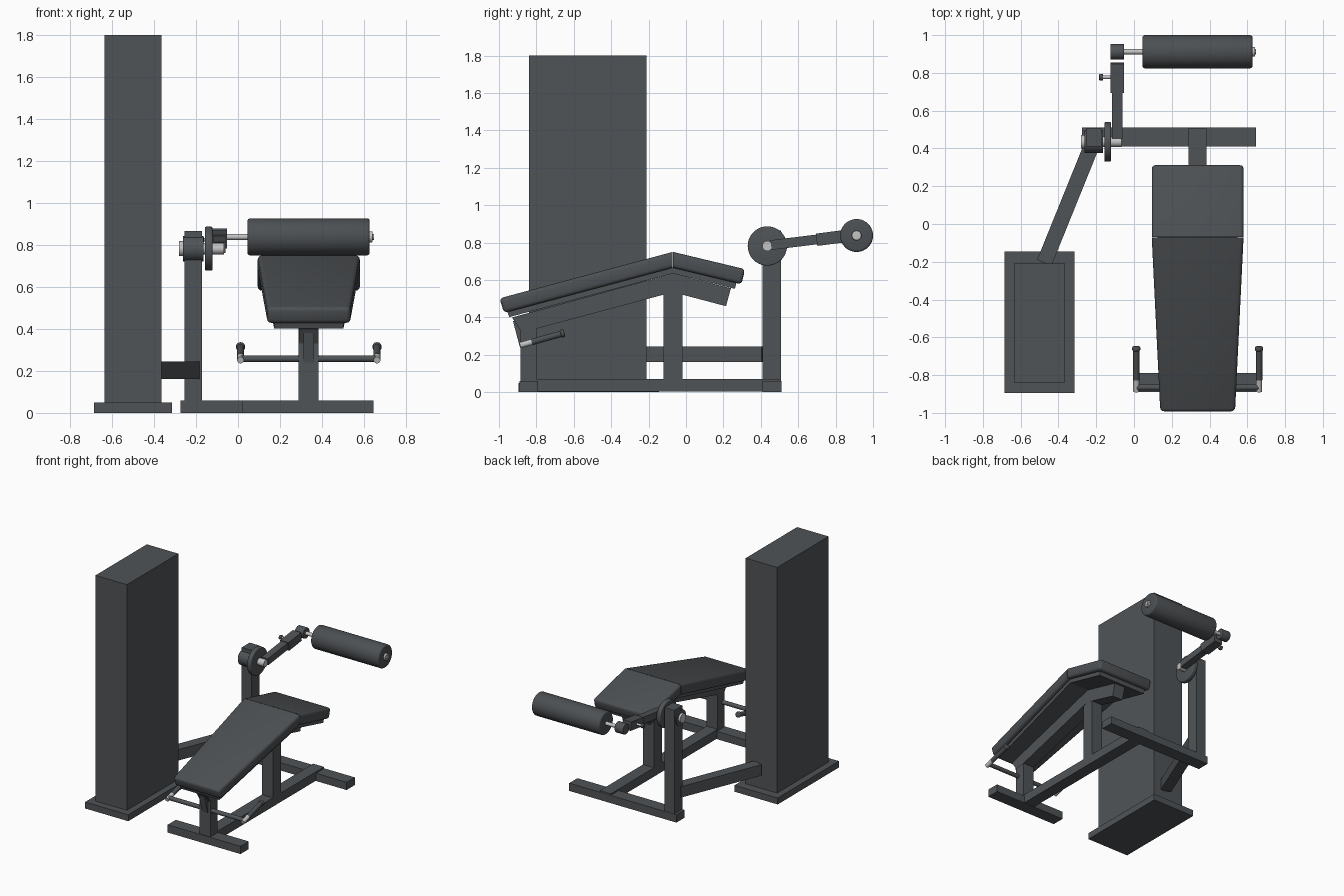
import bpy, bmesh, math
from mathutils import Vector

if "Cube" in bpy.data.objects:
    bpy.data.objects.remove(bpy.data.objects["Cube"])


def material(name, r, g, b):
    m = bpy.data.materials.new(name)
    m.diffuse_color = (r, g, b, 1)
    m.use_nodes = True
    m.node_tree.nodes["Principled BSDF"].inputs["Base Color"].default_value = m.diffuse_color
    return m


FRAME = material("dark grey frame", 0.08, 0.088, 0.095)
PAD = material("charcoal padding", 0.073, 0.08, 0.086)
CHROME = material("chrome", 0.55, 0.55, 0.55)

CX = 0.337   # centre line of the bench


def finish(bm, name, mat, bevel=0.0, segs=3, keep=None, smooth=False):
    bmesh.ops.recalc_face_normals(bm, faces=bm.faces)
    if bevel:
        edges = [e for e in bm.edges if keep is None or keep(e)]
        bmesh.ops.bevel(bm, geom=edges, offset=bevel, segments=segs,
                        affect='EDGES', profile=0.5)
    me = bpy.data.meshes.new(name)
    bm.to_mesh(me)
    bm.free()
    ob = bpy.data.objects.new(name, me)
    bpy.context.collection.objects.link(ob)
    me.materials.append(mat)
    if smooth:
        bpy.ops.object.select_all(action='DESELECT')
        ob.select_set(True)
        bpy.context.view_layer.objects.active = ob
        bpy.ops.object.shade_smooth_by_angle(angle=math.radians(35))
    return ob


def prism(name, profile, halves, mat, cx=CX, **kw):
    """Side profile of (y, z) points, widened by a half width at each point."""
    bm = bmesh.new()
    sides = [[bm.verts.new((cx + s * h, y, z)) for (y, z), h in zip(profile, halves)]
             for s in (-1, 1)]
    n = len(profile)
    for side in sides:
        bm.faces.new(side)
    for i in range(n):
        j = (i + 1) % n
        bm.faces.new((sides[0][i], sides[0][j], sides[1][j], sides[1][i]))
    return finish(bm, name, mat, **kw)


def box(name, x, y, z, mat=FRAME, **kw):
    prof = [(y[0], z[0]), (y[1], z[0]), (y[1], z[1]), (y[0], z[1])]
    return prism(name, prof, [(x[1] - x[0]) / 2] * 4, mat, cx=(x[0] + x[1]) / 2, **kw)


def bar(name, a, b, width, height, mat=FRAME):
    """Rectangular tube from a to b."""
    a, b = Vector(a), Vector(b)
    d = (b - a).normalized()
    side = d.cross(Vector((0, 0, 1))).normalized() * width / 2
    up = side.cross(d).normalized() * height / 2
    bm = bmesh.new()
    rings = [[bm.verts.new(p + side * s + up * u)
              for s, u in ((-1, -1), (1, -1), (1, 1), (-1, 1))] for p in (a, b)]
    for r in rings:
        bm.faces.new(r)
    for i in range(4):
        j = (i + 1) % 4
        bm.faces.new((rings[0][i], rings[0][j], rings[1][j], rings[1][i]))
    return finish(bm, name, mat)


def rod(name, a, b, radius, mat, sides=24, bevel=0.0):
    """Cylinder from a to b with optionally rounded rims."""
    a, b = Vector(a), Vector(b)
    d = b - a
    bm = bmesh.new()
    bmesh.ops.create_cone(bm, cap_ends=True, segments=sides, radius1=radius,
                          radius2=radius, depth=d.length)
    q = Vector((0, 0, 1)).rotation_difference(d)
    for v in bm.verts:
        v.co = q @ v.co + (a + b) / 2
    rim = lambda e: any(len(f.verts) > 4 for f in e.link_faces)
    return finish(bm, name, mat, bevel=bevel, keep=rim, smooth=True)


# Weight stack housing
box("tower_base", (-0.685, -0.315), (-0.895, -0.145), (0, 0.05))
box("tower", (-0.635, -0.365), (-0.84, -0.21), (0.05, 1.8))

# Floor frame
box("front_foot", (0.02, 0.645), (-0.89, -0.79), (0, 0.06))
box("rear_foot", (-0.275, 0.645), (0.41, 0.51), (0, 0.06))
box("floor_spine", (0.289, 0.383), (-0.80, 0.508), (0.003, 0.072))
bar("tower_link", (-0.475, -0.205, 0.203), (-0.222, 0.42, 0.203), 0.082, 0.085)

# Uprights
box("front_post", (0.289, 0.383), (-0.885, -0.80), (0.06, 0.39))
box("middle_post", (0.289, 0.383), (-0.12, -0.02), (0.07, 0.56))
box("pivot_post", (-0.255, -0.172), (0.41, 0.508), (0.06, 0.865))

# Angled bench beam
prism("bench_beam",
      [(-0.93, 0.40), (-0.07, 0.635), (0.24, 0.556), (0.214, 0.46),
       (-0.07, 0.535), (-0.80, 0.34), (-0.885, 0.33)],
      [0.047] * 7, FRAME)

# Backing boards and upholstery, front and rear halves
prism("front_board", [(-0.955, 0.43), (-0.07, 0.668), (-0.07, 0.635), (-0.945, 0.402)],
      [0.165, 0.212, 0.212, 0.165], FRAME)
prism("rear_board", [(-0.07, 0.668), (0.27, 0.588), (0.262, 0.553), (-0.07, 0.635)],
      [0.212] * 4, FRAME)


def off_seam(e):
    return not all(abs(v.co.y + 0.07) < 0.006 for v in e.verts)


prism("front_pad", [(-0.997, 0.502), (-0.0715, 0.75), (-0.0715, 0.665), (-0.973, 0.424)],
      [0.198, 0.243, 0.243, 0.198], PAD, bevel=0.02, keep=off_seam, smooth=True)
prism("rear_pad", [(-0.0685, 0.75), (0.316, 0.658), (0.297, 0.577), (-0.0685, 0.665)],
      [0.243] * 4, PAD, bevel=0.02, keep=off_seam, smooth=True)

# Hand grips under the front of the bench
prism("grip_bracket", [(-0.925, 0.38), (-0.89, 0.38), (-0.86, 0.24), (-0.888, 0.24)],
      [0.025] * 4, FRAME)
rod("grip_crossbar", (0.012, -0.865, 0.258), (0.662, -0.865, 0.258), 0.016, FRAME)
for s, side in ((-1, "left"), (1, "right")):
    x = CX + s * 0.325
    at = lambda y: (x, y, 0.257 + (y + 0.865) * 0.28)
    rod(side + "_grip_stem", at(-0.887), at(-0.82), 0.016, CHROME)
    rod(side + "_grip", at(-0.825), at(-0.67), 0.017, PAD)
    rod(side + "_grip_end", at(-0.67), at(-0.65), 0.022, PAD, bevel=0.006)

# Pivot: housing, cam disc and axle
PY, PZ = 0.435, 0.782
rod("pivot_housing", (-0.263, PY, PZ), (-0.165, PY, PZ), 0.06, FRAME)
rod("pivot_cap", (-0.28, PY, PZ), (-0.26, PY, PZ), 0.036, CHROME)
rod("cam_disc", (-0.157, PY, PZ), (-0.122, PY, PZ), 0.105, FRAME, sides=40, bevel=0.006)
rod("pivot_axle", (-0.17, PY, PZ), (-0.066, PY, PZ), 0.027, CHROME)

# Swing arm with sliding sleeve and locking knob
bar("swing_arm", (-0.088, 0.455, 0.787), (-0.088, 0.75, 0.823), 0.055, 0.052)
bar("arm_sleeve", (-0.088, 0.698, 0.815), (-0.088, 0.852, 0.835), 0.072, 0.066)
rod("knob_stem", (-0.165, 0.777, 0.825), (-0.12, 0.777, 0.825), 0.009, CHROME, sides=16)
rod("lock_knob", (-0.185, 0.777, 0.825), (-0.163, 0.777, 0.825), 0.017, PAD, bevel=0.004)

# Leg roller on its axle
RY, RZ = 0.912, 0.838
rod("roller_clamp", (-0.125, RY, RZ), (-0.052, RY, RZ), 0.041, FRAME, bevel=0.004)
rod("roller_axle", (-0.06, RY, RZ), (0.647, RY, RZ), 0.014, CHROME)
rod("leg_roller", (0.045, RY, RZ), (0.627, RY, RZ), 0.088, PAD, sides=40, bevel=0.012)
rod("roller_end_cap", (0.62, RY, RZ), (0.641, RY, RZ), 0.026, CHROME, bevel=0.004)
